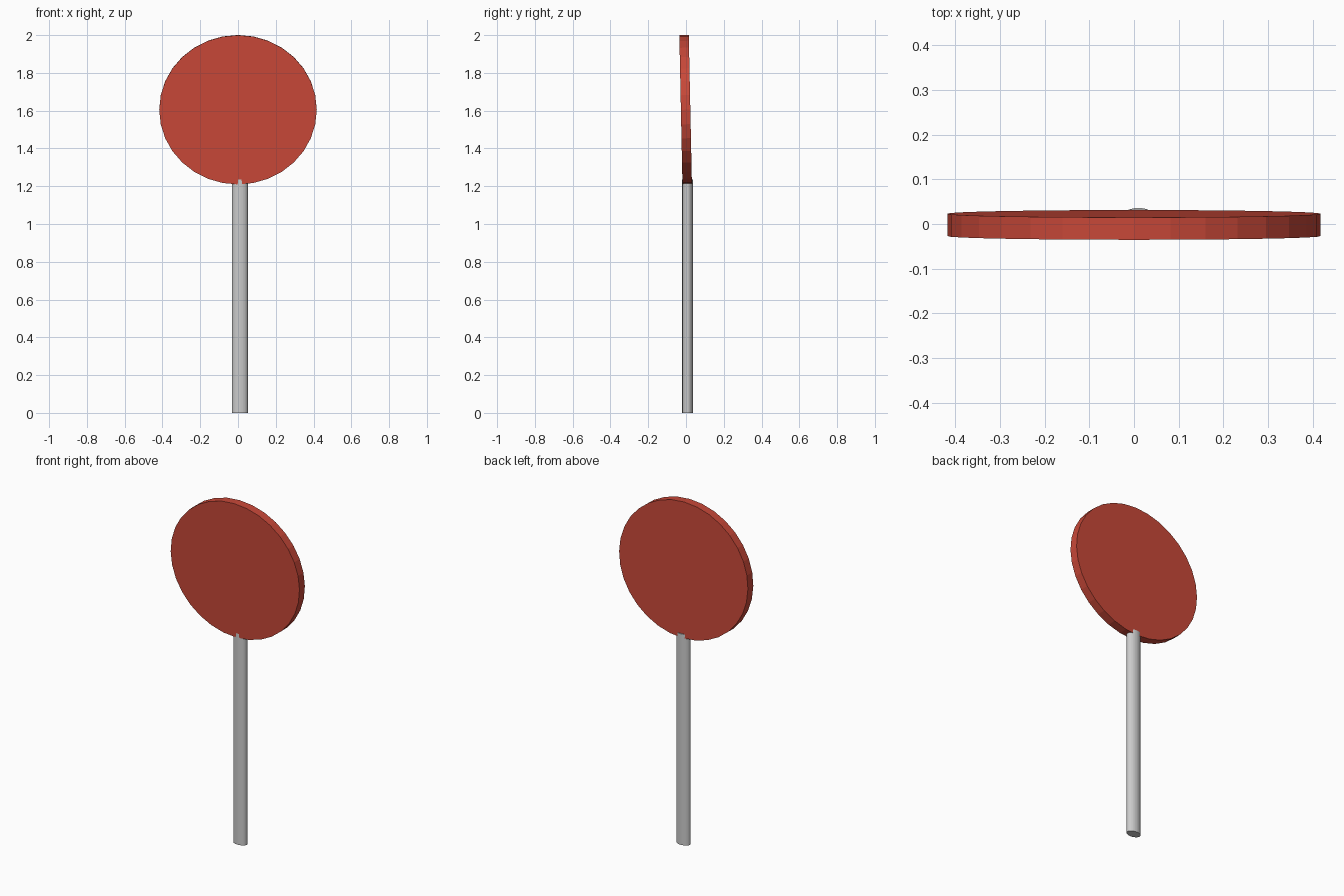
import bpy
import math

if "Cube" in bpy.data.objects:
    bpy.data.objects.remove(bpy.data.objects["Cube"])


def elliptic_cylinder(name, centre, radii, depth, tilt=0.0):
    """32-sided flat-shaded cylinder with an oval section."""
    bpy.ops.mesh.primitive_cylinder_add(vertices=32, radius=1, depth=1,
                                        location=centre, rotation=(tilt, 0, 0))
    obj = bpy.context.object
    obj.name = name
    obj.scale = (radii[0], radii[1], depth)
    return obj


# Oval post, slightly behind and beside the disc centre
POST_TOP = 1.235
elliptic_cylinder("post", (0.01, 0.008, POST_TOP / 2), (0.042, 0.028), POST_TOP)

# Round sign plate, leaning very slightly forward
plate = elliptic_cylinder("sign_plate", (0, -0.002, 1.605), (0.417, 0.395),
                          0.05, math.radians(90 + 1.2))
red = bpy.data.materials.new("red")
red.diffuse_color = (0.58, 0.065, 0.04, 1)
red.use_nodes = True
red.node_tree.nodes["Principled BSDF"].inputs["Base Color"].default_value = red.diffuse_color
plate.data.materials.append(red)
